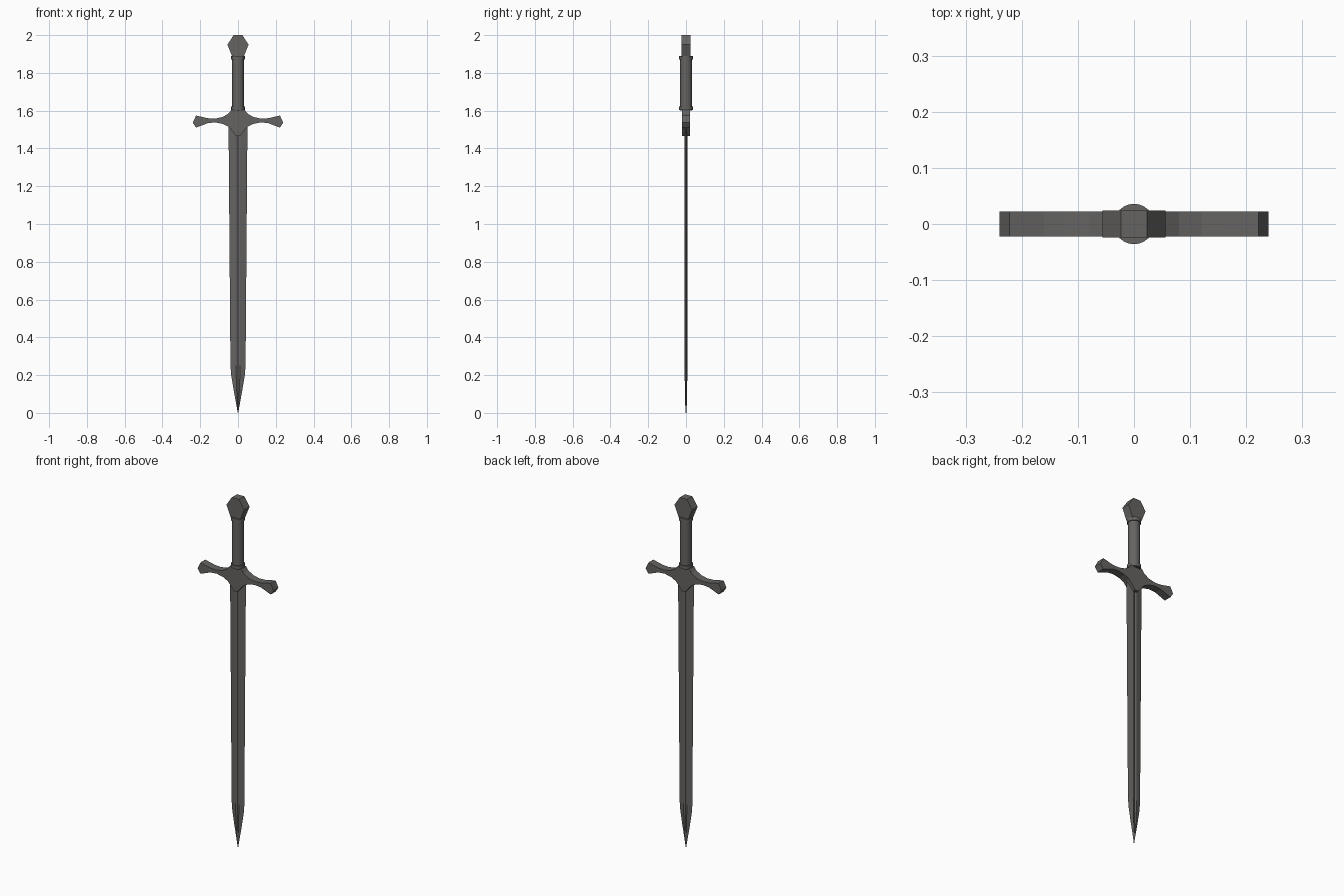
import bpy, bmesh, math

if "Cube" in bpy.data.objects:
    bpy.data.objects.remove(bpy.data.objects["Cube"])


def material(name, rgb):
    m = bpy.data.materials.new(name)
    m.diffuse_color = (*rgb, 1)
    m.use_nodes = True
    m.node_tree.nodes["Principled BSDF"].inputs["Base Color"].default_value = m.diffuse_color
    return m


steel = material("dark_steel", (0.13, 0.127, 0.122))


def finish(name, bm):
    bmesh.ops.recalc_face_normals(bm, faces=bm.faces)
    me = bpy.data.meshes.new(name)
    bm.to_mesh(me)
    bm.free()
    me.materials.append(steel)
    ob = bpy.data.objects.new(name, me)
    bpy.context.collection.objects.link(ob)
    return ob


def slab(name, half, depth):
    """Mirror a right-hand outline (x, z) and extrude it through y."""
    outline = half + [(-x, z) for x, z in reversed(half)]
    bm = bmesh.new()
    face = bm.faces.new([bm.verts.new((x, -depth, z)) for x, z in outline])
    ext = bmesh.ops.extrude_face_region(bm, geom=[face])
    verts = [g for g in ext["geom"] if isinstance(g, bmesh.types.BMVert)]
    bmesh.ops.translate(bm, verts=verts, vec=(0, 2 * depth, 0))
    return finish(name, bm)


def cylinder(name, radius, z0, z1, sides=24):
    bm = bmesh.new()
    bmesh.ops.create_cone(bm, cap_ends=True, segments=sides, radius1=radius,
                          radius2=radius, depth=z1 - z0)
    bmesh.ops.translate(bm, verts=bm.verts, vec=(0, 0, (z0 + z1) / 2))
    for f in bm.faces:
        f.smooth = len(f.verts) == 4
    ob = finish(name, bm)
    for e in ob.data.edges:
        a, b = (ob.data.vertices[i].co.z for i in e.vertices)
        e.use_edge_sharp = abs(a - b) < 1e-5
    return ob


# pommel
slab("pommel", [(0.03, 1.885), (0.056, 1.95), (0.023, 2.0)], 0.024)

# grip with collars at both ends
cylinder("grip", 0.031, 1.60, 1.89)
cylinder("upper_collar", 0.036, 1.87, 1.89)
cylinder("lower_collar", 0.036, 1.603, 1.622)

# crossguard
slab("crossguard", [
    (0.010, 1.467), (0.034, 1.497), (0.05, 1.515), (0.08, 1.53),
    (0.12, 1.538), (0.16, 1.534), (0.222, 1.510), (0.24, 1.537),
    (0.222, 1.574), (0.16, 1.560), (0.12, 1.558), (0.08, 1.567),
    (0.05, 1.585), (0.034, 1.606)], 0.022)

# blade: stations of (z, half width, fuller half width, half thickness)
stations = [(1.52, 0.05, 0.012, 0.007), (0.25, 0.04, 0.011, 0.007),
            (0.20, 0.036, 0.010, 0.007), (0.12, 0.023, 0.007, 0.006),
            (0.06, 0.012, 0.004, 0.005), (0.0, 0.001, 0.0004, 0.002)]
bm = bmesh.new()
rings = []
for z, w, f, t in stations:
    section = [(-w, 0), (-f, -t), (0, -t * 0.4), (f, -t),
               (w, 0), (f, t), (0, t * 0.4), (-f, t)]
    rings.append([bm.verts.new((x, y, z)) for x, y in section])
for a, b in zip(rings, rings[1:]):
    for i in range(8):
        j = (i + 1) % 8
        bm.faces.new((a[i], a[j], b[j], b[i]))
bm.faces.new(rings[0])
bm.faces.new(rings[-1])
finish("blade", bm)
